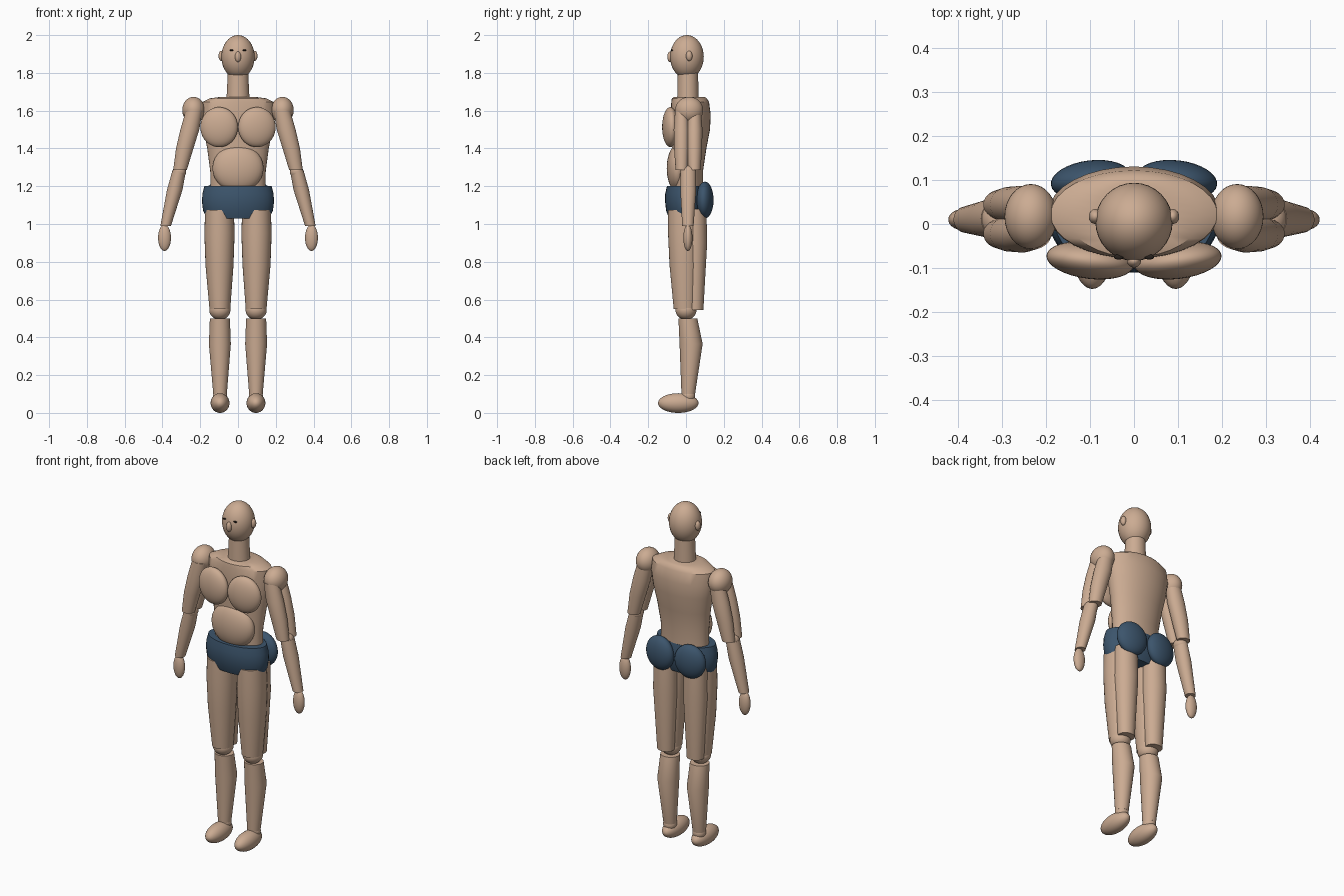
import bpy, bmesh, math


def material(name, color):
    m = bpy.data.materials.new(name)
    m.diffuse_color = (*color, 1)
    return m


SKIN = material("skin", (0.60, 0.41, 0.29))
BLUE = material("blue_cloth", (0.045, 0.09, 0.15))
DARK = material("dark", (0.02, 0.015, 0.012))


def finish(bm, name, mat):
    bmesh.ops.recalc_face_normals(bm, faces=bm.faces)
    me = bpy.data.meshes.new(name)
    bm.to_mesh(me)
    bm.free()
    me.materials.append(mat)
    ob = bpy.data.objects.new(name, me)
    bpy.context.collection.objects.link(ob)
    bpy.ops.object.select_all(action='DESELECT')
    ob.select_set(True)
    bpy.context.view_layer.objects.active = ob
    bpy.ops.object.shade_smooth_by_angle(angle=math.radians(35))
    return ob


def loft(name, rings, mat=SKIN, n=32):
    """Capped stack of ellipses; each ring is (x, y, z, rx, ry)."""
    bm = bmesh.new()
    loops = []
    for x, y, z, rx, ry in rings:
        loops.append([bm.verts.new((x + rx * math.cos(2 * math.pi * i / n),
                                    y + ry * math.sin(2 * math.pi * i / n), z))
                      for i in range(n)])
    for a, b in zip(loops, loops[1:]):
        for i in range(n):
            j = (i + 1) % n
            bm.faces.new((a[i], a[j], b[j], b[i]))
    bm.faces.new(loops[0])
    bm.faces.new(loops[-1])
    return finish(bm, name, mat)


def ball(name, loc, size, mat=SKIN, rot=(0, 0, 0)):
    bm = bmesh.new()
    bmesh.ops.create_uvsphere(bm, u_segments=32, v_segments=20, radius=1)
    bmesh.ops.scale(bm, vec=size, verts=bm.verts)
    ob = finish(bm, name, mat)
    ob.location, ob.rotation_euler = loc, rot
    return ob


# head and face
ball("head", (0, 0.005, 1.885), (0.088, 0.089, 0.115))
ball("nose", (0, -0.084, 1.885), (0.016, 0.015, 0.028))
loft("neck", [(0, 0.01, 1.64, 0.062, 0.057), (0, 0.01, 1.80, 0.054, 0.054)])

# trunk
loft("torso", [(0, 0.01, 1.16, 0.145, 0.08), (0, 0.01, 1.28, 0.147, 0.08),
               (0, 0.018, 1.40, 0.163, 0.09), (0, 0.025, 1.50, 0.183, 0.102),
               (0, 0.026, 1.58, 0.195, 0.105), (0, 0.022, 1.645, 0.19, 0.1),
               (0, 0.018, 1.665, 0.15, 0.093), (0, 0.018, 1.673, 0.09, 0.08)])
ball("belly", (0, -0.045, 1.295), (0.135, 0.057, 0.125))

# shorts
loft("shorts", [(0, -0.005, 1.03, 0.165, 0.085), (0, -0.005, 1.07, 0.185, 0.1),
                (0, -0.005, 1.12, 0.191, 0.106), (0, -0.005, 1.16, 0.188, 0.105),
                (0, -0.005, 1.20, 0.178, 0.096)], BLUE)

for s, side in ((-1, "right"), (1, "left")):
    # face pairs
    ball(side + "_ear", (s * 0.088, 0.017, 1.89), (0.015, 0.017, 0.027))
    ball(side + "_eye", (s * 0.035, -0.075, 1.92), (0.011, 0.006, 0.004), DARK)

    # chest and seat
    ball(side + "_chest", (s * 0.1, -0.083, 1.513), (0.1, 0.042, 0.106),
         rot=(0, 0, s * 0.12))
    ball(side + "_seat", (s * 0.098, 0.1, 1.127), (0.092, 0.045, 0.097), BLUE,
         rot=(0, 0, -s * 0.12))

    # arm
    ball(side + "_shoulder", (s * 0.235, 0.017, 1.603), (0.06, 0.074, 0.07))
    for y, part in ((-0.022, "_front_upper_arm"), (0.044, "_rear_upper_arm")):
        loft(side + part, [(s * 0.232, y, 1.60, 0.044, 0.036),
                           (s * 0.255, y, 1.50, 0.05, 0.043),
                           (s * 0.282, y, 1.40, 0.046, 0.041),
                           (s * 0.307, y, 1.285, 0.036, 0.033)])
    ball(side + "_elbow", (s * 0.311, 0.012, 1.275), (0.036, 0.042, 0.035))
    loft(side + "_forearm", [(s * 0.312, 0.012, 1.28, 0.036, 0.042),
                             (s * 0.335, 0.012, 1.18, 0.041, 0.042),
                             (s * 0.383, 0.01, 0.99, 0.028, 0.03)])
    ball(side + "_hand", (s * 0.389, 0.01, 0.927), (0.034, 0.024, 0.07))

    # leg
    loft(side + "_thigh", [(s * 0.098, -0.012, 1.075, 0.076, 0.083),
                           (s * 0.098, -0.01, 0.95, 0.08, 0.085),
                           (s * 0.098, -0.008, 0.78, 0.074, 0.079),
                           (s * 0.096, -0.004, 0.55, 0.055, 0.061)])
    loft(side + "_rear_thigh", [(s * 0.098, 0.048, 1.08, 0.066, 0.06),
                                (s * 0.098, 0.05, 0.9, 0.068, 0.062),
                                (s * 0.096, 0.05, 0.545, 0.048, 0.042)])
    ball(side + "_knee", (s * 0.096, 0, 0.545), (0.056, 0.056, 0.052))
    loft(side + "_lower_leg", [(s * 0.095, 0.012, 0.10, 0.036, 0.036),
                               (s * 0.096, 0.027, 0.365, 0.058, 0.061),
                               (s * 0.096, 0.01, 0.50, 0.053, 0.05)])
    ball(side + "_ankle", (s * 0.095, 0.012, 0.09), (0.037, 0.037, 0.04))
    ball(side + "_foot", (s * 0.095, -0.041, 0.052), (0.05, 0.107, 0.052))
